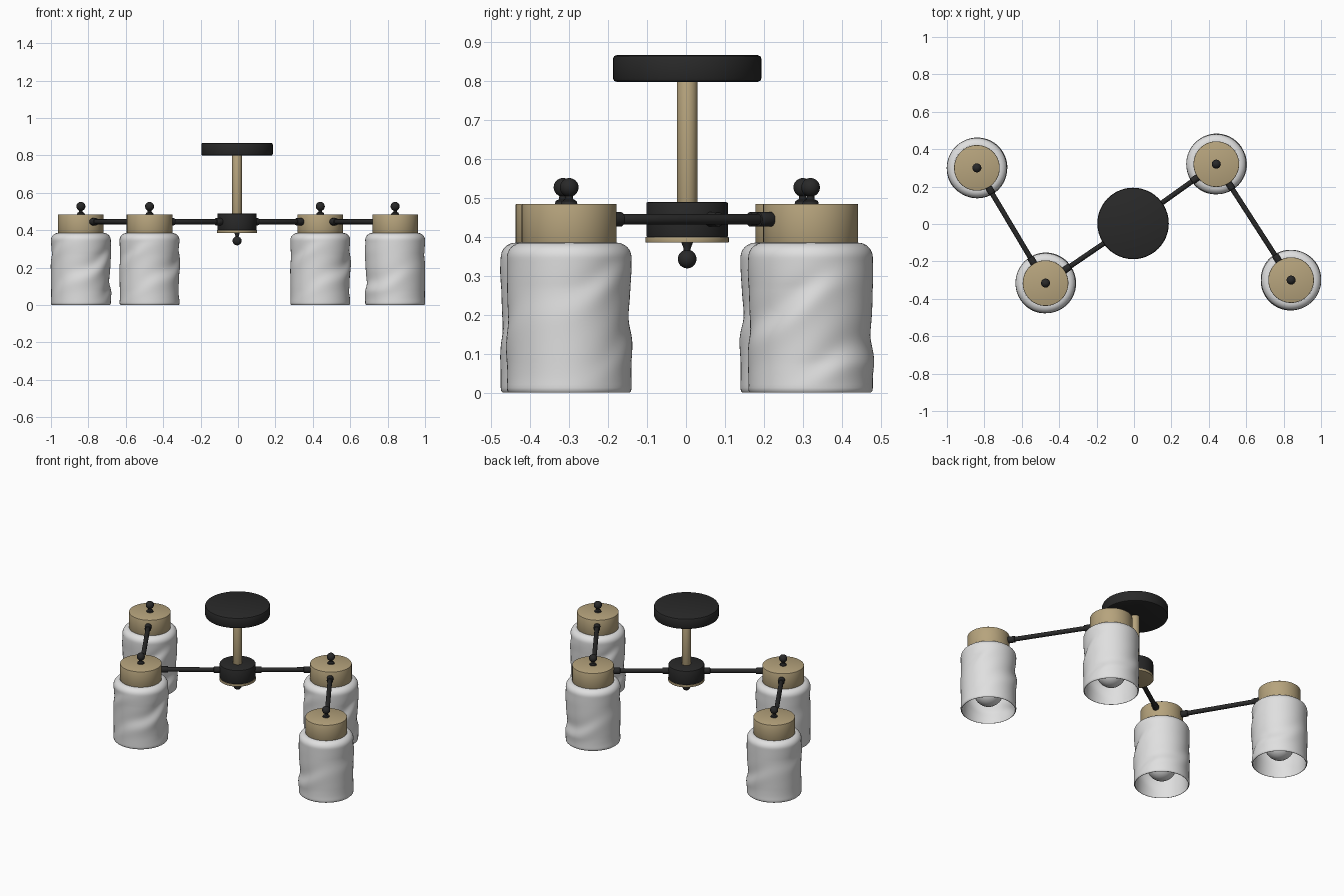
import bpy
import bmesh
import math
from mathutils import Vector

old = bpy.data.objects.get("Cube")
if old:
    bpy.data.objects.remove(old, do_unlink=True)


def material(name, color, rough):
    m = bpy.data.materials.new(name)
    m.use_nodes = True
    m.diffuse_color = (*color, 1)
    bsdf = m.node_tree.nodes["Principled BSDF"]
    bsdf.inputs["Base Color"].default_value = (*color, 1)
    bsdf.inputs["Roughness"].default_value = rough
    return m


BLACK = material("matte black", (0.022, 0.022, 0.022), 0.5)
BRASS = material("pale brass", (0.47, 0.37, 0.205), 0.4)
GLASS = material("white glass", (0.74, 0.74, 0.74), 0.3)


def lathe(name, profile, mat, place=(0, 0, 0), segments=48, closed=False, warp=None):
    """Spin a (radius, height) profile around z; warp may change each radius."""
    bm = bmesh.new()
    rings = []
    for r, z in profile:
        if r < 1e-6:
            rings.append([bm.verts.new((0, 0, z))] * segments)
            continue
        ring = []
        for i in range(segments):
            a = math.tau * i / segments
            rr = r + (warp(a, z) if warp else 0)
            ring.append(bm.verts.new((rr * math.cos(a), rr * math.sin(a), z)))
        rings.append(ring)
    pairs = list(zip(rings, rings[1:]))
    if closed:
        pairs.append((rings[-1], rings[0]))
    for low, high in pairs:
        for i in range(segments):
            j = (i + 1) % segments
            corners = dict.fromkeys((low[i], low[j], high[j], high[i]))
            bm.faces.new(list(corners))
    bmesh.ops.recalc_face_normals(bm, faces=bm.faces)
    for f in bm.faces:
        f.smooth = True
    for e in bm.edges:
        e.smooth = e.calc_face_angle(0) < math.radians(40)
    mesh = bpy.data.meshes.new(name)
    bm.to_mesh(mesh)
    bm.free()
    mesh.materials.append(mat)
    obj = bpy.data.objects.new(name, mesh)
    obj.location = place
    bpy.context.collection.objects.link(obj)
    return obj


def disc(name, radius, bottom, top, mat, place, bevel=0.004):
    """Cylinder with rounded rims."""
    k = bevel * 0.3
    prof = [(0, bottom), (radius - bevel, bottom), (radius - k, bottom + k),
            (radius, bottom + bevel), (radius, top - bevel),
            (radius - k, top - k), (radius - bevel, top), (0, top)]
    return lathe(name, prof, mat, place)


def ball_profile(radius, center, start=0.0, steps=16):
    """Points from the bottom pole up; start > 0 cuts the bottom off."""
    angles = [start + (math.pi - start) * i / steps for i in range(steps + 1)]
    return [(radius * math.sin(a) if a not in (0, math.pi) else 0,
             center - radius * math.cos(a)) for a in angles]


def rod(name, a, b, radius, mat):
    """Round bar between two points."""
    a, b = Vector(a), Vector(b)
    obj = disc(name, radius, 0, (b - a).length, mat, a, radius * 0.2)
    obj.rotation_mode = "QUATERNION"
    obj.rotation_quaternion = (b - a).to_track_quat("Z", "Y")
    return obj


def arm(name, a, b, gap_a, gap_b):
    """Thin bar with a thicker collar where it meets each end."""
    a, b = Vector((*a, ARM_Z)), Vector((*b, ARM_Z))
    d = (b - a).normalized()
    p, q = a + d * gap_a, b - d * gap_b
    rod(name, p, q, 0.0135, BLACK)
    rod(name + "_inner_collar", p, p + d * 0.045, 0.019, BLACK)
    rod(name + "_outer_collar", q - d * 0.045, q, 0.019, BLACK)


def folds(turn):
    """Slanted soft folds that fade out near the rim and shoulder."""
    def warp(a, z):
        a += turn
        p = 2 * a - math.tau * z / 0.24 + 0.7 * math.sin(a + 1) + 0.5 * math.sin(3 * a)
        fold = math.sin(p + 0.75 * math.sin(p))
        fade = min(1, max(0, z - 0.015) / 0.06) * min(1, max(0, 0.35 - z) / 0.08)
        strength = 0.6 + 0.4 * math.sin(a + 9 * z)
        return 0.0065 * fade * strength * (fold - 0.4)
    return warp


ARM_Z = 0.445
CENTER = (-0.005, 0.003)
HUB = (*CENTER, 0)

# Ceiling plate, stem and hub
disc("ceiling_plate", 0.191, 0.798, 0.867, BLACK, HUB, 0.01)
disc("stem", 0.026, 0.48, 0.80, BRASS, HUB, 0.001)
disc("hub", 0.105, 0.399, 0.489, BLACK, HUB)
disc("hub_base_plate", 0.107, 0.385, 0.40, BRASS, HUB, 0.002)
lathe("finial_neck", [(0, 0.35), (0.009, 0.35), (0.009, 0.37), (0.015, 0.386),
                      (0, 0.386)], BLACK, HUB, 24)
lathe("finial_ball", ball_profile(0.024, 0.343), BLACK, HUB, 32)

# Shade outline: outer wall, rounded shoulder, then back down the inside
WALL, THICK = 0.16, 0.007
CURVE = 0.038
outer = [(WALL - 0.005, 0), (WALL - 0.001, 0.004)]
outer += [(WALL, 0.012 + 0.335 * i / 40) for i in range(41)]
outer += [(WALL - CURVE * (1 - math.cos(t)), 0.347 + CURVE * math.sin(t))
          for t in (math.pi / 2 * i / 8 for i in range(1, 9))]
inner = [(WALL - CURVE, 0.377)]
inner += [(WALL - THICK, 0.345 - 0.335 * i / 40) for i in range(41)]
inner += [(WALL - THICK, 0)]

# Bulb outline: globe narrowing into a straight neck
bulb = ball_profile(0.085, 0.12)[:13]
bulb += [(0.045, 0.215), (0.04, 0.25), (0.04, 0.386), (0, 0.386)]

lamps = {
    "right_back": ((-0.84, 0.30), 0.6),
    "right_front": ((-0.473, -0.316), 0.0),
    "left_back": ((0.44, 0.32), 0.0),
    "left_front": ((0.84, -0.30), 3.6),
}
for side, (xy, turn) in lamps.items():
    at = (*xy, 0)
    lathe(side + "_shade", outer + inner, GLASS, at, 72, True, folds(turn))
    lathe(side + "_bulb", bulb, GLASS, at, 32)
    disc(side + "_cap", 0.122, 0.383, 0.485, BRASS, at, 0.003)
    lathe(side + "_knob_neck", [(0, 0.484), (0.021, 0.484), (0.019, 0.492),
                                (0.01, 0.497), (0.009, 0.515), (0, 0.515)],
          BLACK, at, 24)
    lathe(side + "_knob", ball_profile(0.024, 0.527), BLACK, at, 32)

# Arms: hub to the near lamps, near lamps to the far lamps
for side, near, far in (("right", "right_front", "right_back"),
                        ("left", "left_back", "left_front")):
    arm(side + "_main_arm", CENTER, lamps[near][0], 0.095, 0.115)
    arm(side + "_side_arm", lamps[near][0], lamps[far][0], 0.115, 0.115)
